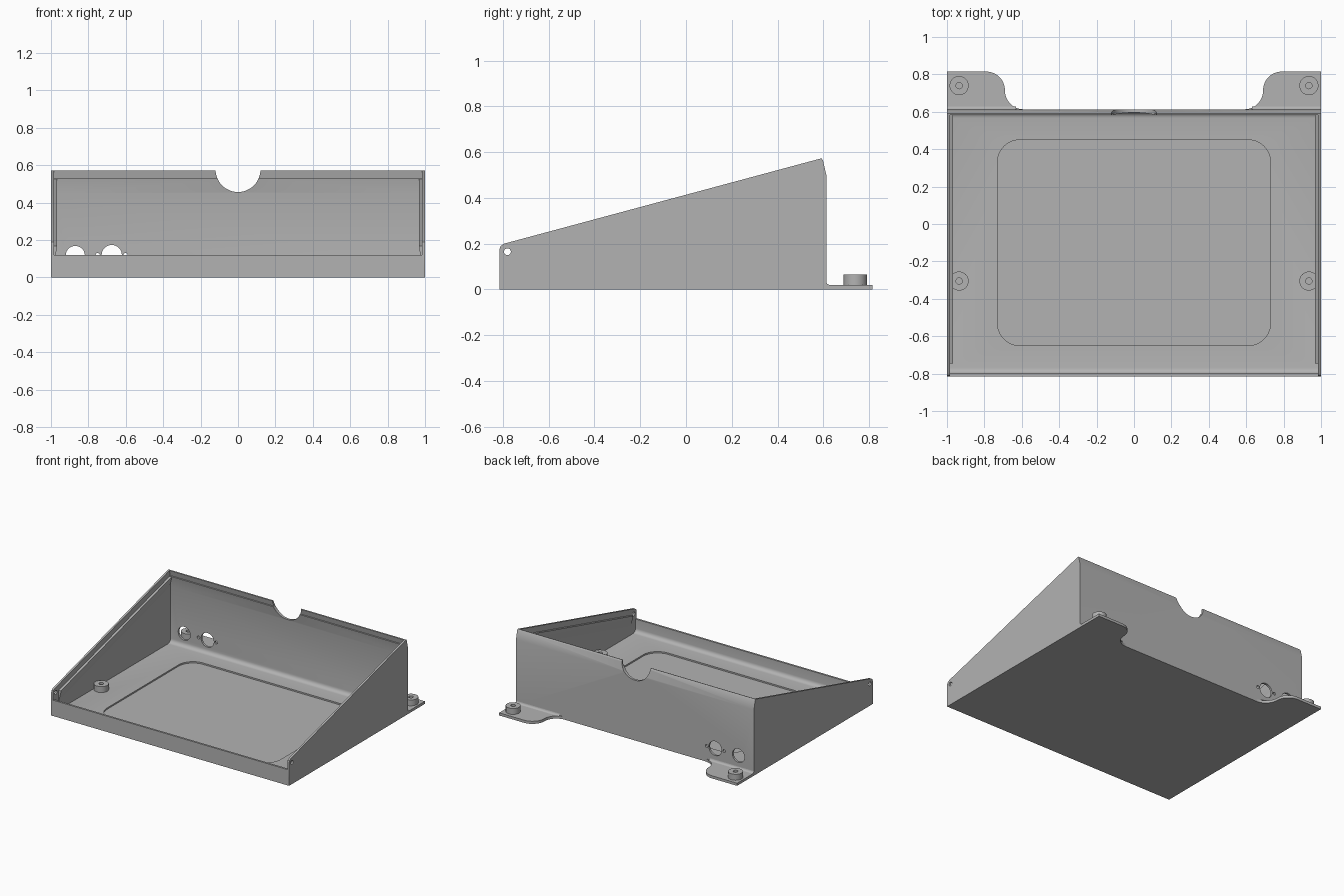
import bpy, bmesh, math

if "Cube" in bpy.data.objects:
    bpy.data.objects.remove(bpy.data.objects["Cube"])

grey = bpy.data.materials.new("grey_plastic")
grey.diffuse_color = (0.45, 0.45, 0.45, 1)
grey.use_nodes = True
grey.node_tree.nodes["Principled BSDF"].inputs["Base Color"].default_value = grey.diffuse_color


def prism(name, pts, axis, a, b, shear=0.0):
    """Extrude a 2D outline along an axis from a to b; shear lifts z along y."""
    place = {"X": lambda u, v, w: (w, u, v),
             "Y": lambda u, v, w: (u, w, v + shear * w),
             "Z": lambda u, v, w: (u, v, w)}[axis]
    bm = bmesh.new()
    lo = [bm.verts.new(place(u, v, a)) for u, v in pts]
    hi = [bm.verts.new(place(u, v, b)) for u, v in pts]
    bm.faces.new(lo)
    bm.faces.new(hi)
    n = len(pts)
    for i in range(n):
        j = (i + 1) % n
        bm.faces.new((lo[i], lo[j], hi[j], hi[i]))
    bmesh.ops.recalc_face_normals(bm, faces=bm.faces)
    me = bpy.data.meshes.new(name)
    bm.to_mesh(me)
    bm.free()
    me.materials.append(grey)
    ob = bpy.data.objects.new(name, me)
    bpy.context.collection.objects.link(ob)
    return ob


def arc(cx, cy, r, start, end, n=10):
    return [(cx + r * math.cos(math.radians(start + (end - start) * i / n)),
             cy + r * math.sin(math.radians(start + (end - start) * i / n)))
            for i in range(n + 1)]


def circle(cx, cy, r, n=32):
    return arc(cx, cy, r, 0, 360, n)[:-1]


def cut(ob, cutter):
    mod = ob.modifiers.new("cut", "BOOLEAN")
    mod.operation = "DIFFERENCE"
    mod.solver = "EXACT"
    mod.object = cutter
    bpy.context.view_layer.objects.active = ob
    bpy.ops.object.modifier_apply(modifier=mod.name)
    bpy.data.objects.remove(cutter, do_unlink=True)


# Wedge-shaped tray with thin walls
SLOPE = (0.573 - 0.2) / (0.592 + 0.795)
outer = [(-0.815, 0), (-0.815, 0.175), (-0.81, 0.189), (-0.795, 0.2),
         (0.592, 0.573), (0.598, 0.565), (0.613, 0.5), (0.613, 0)]
tray = prism("tray", outer, "X", -1, 1)

# Cavity: low front lip, filleted floor edges, stepped rim on the back wall
cavity = ([(-0.9, 0.7), (-0.9, 0.12), (-0.8, 0.12)]
          + arc(-0.77, 0.05, 0.03, 180, 270, 5)
          + arc(0.567, 0.05, 0.03, 270, 360, 5)
          + [(0.597, 0.45), (0.582, 0.53), (0.592, 0.53), (0.582, 0.58), (0.582, 0.7)])
cut(tray, prism("cavity", cavity, "X", -0.985, 0.985))

# Shallow rounded recess in the floor
R = 0.12
recess = (arc(0.73 - R, 0.45 - R, R, 0, 90) + arc(-0.73 + R, 0.45 - R, R, 90, 180)
          + arc(-0.73 + R, -0.65 + R, R, 180, 270) + arc(0.73 - R, -0.65 + R, R, 270, 360))
cut(tray, prism("recess", recess, "Z", 0.009, 0.04))

# Cable notch and connector holes in the back wall
for x, z, r in [(0, 0.577, 0.12), (-0.87, 0.118, 0.051), (-0.675, 0.12, 0.054),
                (-0.75, 0.12, 0.011), (-0.602, 0.12, 0.011)]:
    cut(tray, prism("hole", circle(x, z, r, 48 if r > 0.1 else 32), "Y", 0.5, 0.7))

# Pivot holes through the side walls
cut(tray, prism("pivot", circle(-0.78, 0.165, 0.015, 20), "X", -1.1, 1.1))

parts = [tray]
for side, s in (("left", -1), ("right", 1)):
    # Sloped ledge that carries the lid along each side wall
    z = 0.2 + 0.795 * SLOPE - 0.045
    ledge = [(s * 0.985, z), (s * 0.967, z), (s * 0.967, z - 0.012), (s * 0.985, z - 0.08)]
    parts.append(prism(side + "_ledge", ledge, "Y", -0.745, 0.584, SLOPE))

    # Rear mounting tab with a curved inner edge
    tab = ([(-1, 0.613), (-1, 0.815)] + arc(-0.79, 0.715, 0.1, 90, 0)
           + arc(-0.59, 0.713, 0.1, 180, 270))
    parts.append(prism(side + "_tab", [(-s * x, y) for x, y in tab], "Z", 0, 0.02))

    # Small fillet where the tab meets the back wall
    fillet = [(0.613, 0.02)] + arc(0.628, 0.035, 0.015, 270, 180, 4)
    parts.append(prism(side + "_tab_fillet", fillet, "X", *sorted((s * 1, s * 0.63))))

    # Standoffs with blind screw holes
    for where, y in (("rear", 0.74), ("front", -0.305)):
        post = prism(f"{side}_{where}_standoff", circle(s * 0.935, y, 0.051), "Z", 0.018, 0.065)
        cut(post, prism("screw_hole", circle(s * 0.935, y, 0.017, 20), "Z", 0.025, 0.1))
        parts.append(post)

# Smooth curved faces while keeping edges crisp
bpy.ops.object.select_all(action="DESELECT")
for ob in parts:
    ob.select_set(True)
bpy.context.view_layer.objects.active = tray
bpy.ops.object.shade_smooth_by_angle(angle=math.radians(25))
